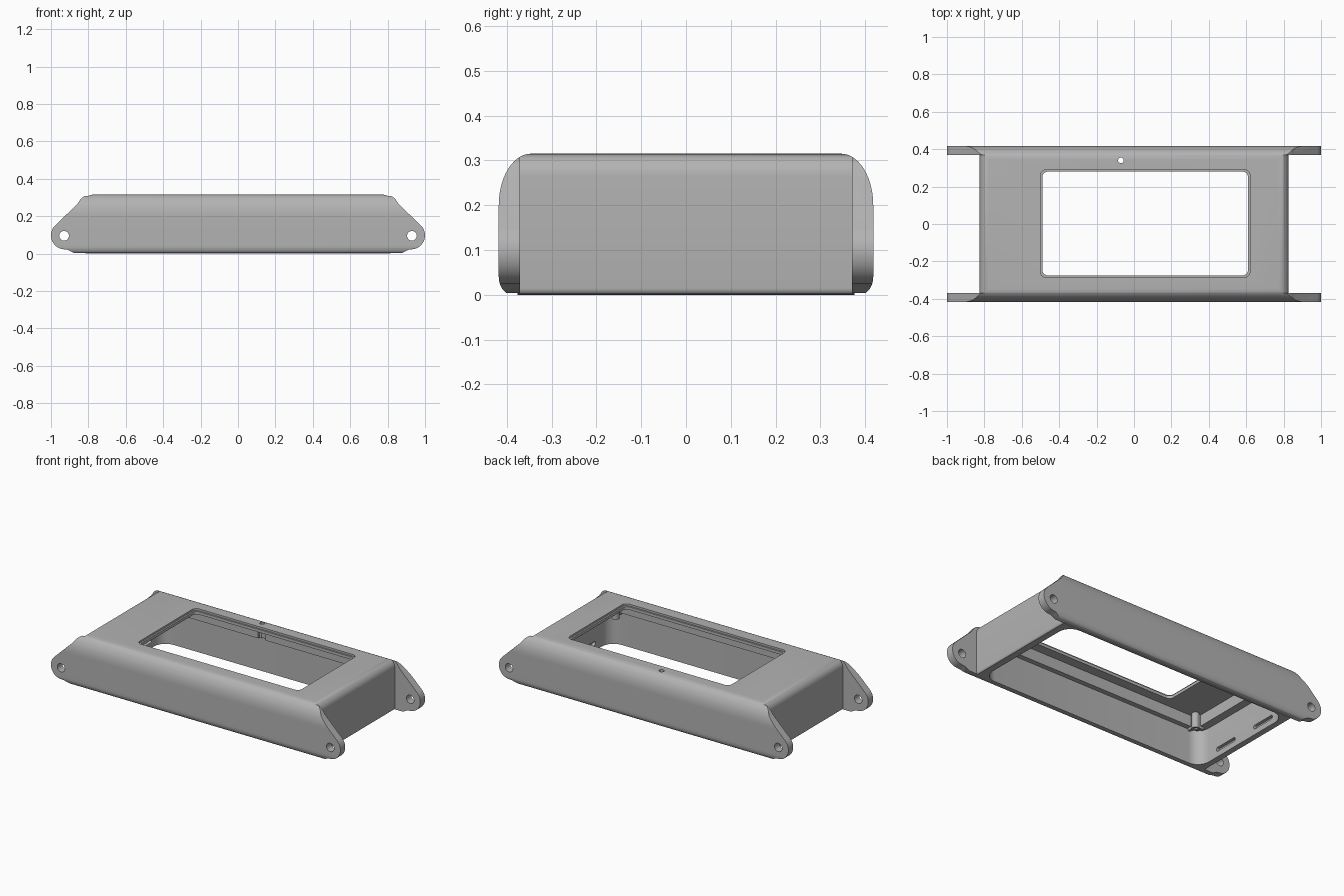
import bpy, bmesh
from math import sin, cos, pi, radians
from mathutils import Vector

if "Cube" in bpy.data.objects:
    bpy.data.objects.remove(bpy.data.objects["Cube"], do_unlink=True)

grey = bpy.data.materials.new("plain grey")
grey.use_nodes = True
colour = (0.45, 0.45, 0.45, 1)
grey.diffuse_color = colour
grey.node_tree.nodes["Principled BSDF"].inputs["Base Color"].default_value = colour


def arc(cx, cy, rx, ry, start, end, steps=8):
    angles = [radians(start + (end - start) * i / steps) for i in range(steps + 1)]
    return [(cx + rx * cos(a), cy + ry * sin(a)) for a in angles]


def rounded_rect(x0, x1, y0, y1, r):
    corners = [(x1 - r, y1 - r), (x0 + r, y1 - r), (x0 + r, y0 + r), (x1 - r, y0 + r)]
    return [p for i, (x, y) in enumerate(corners)
            for p in arc(x, y, r, r, 90 * i, 90 * i + 90)]


def prism(name, outline, axis, lo, hi):
    """Extrude a closed outline along one axis; its points use the other two axes."""
    place = {"x": lambda a, b, c: (c, a, b),
             "y": lambda a, b, c: (a, c, b),
             "z": lambda a, b, c: (a, b, c)}[axis]
    bm = bmesh.new()
    face = bm.faces.new([bm.verts.new(place(a, b, lo)) for a, b in outline])
    grown = bmesh.ops.extrude_face_region(bm, geom=[face])["geom"]
    bmesh.ops.translate(bm, vec=Vector(place(0, 0, hi - lo)),
                        verts=[g for g in grown if isinstance(g, bmesh.types.BMVert)])
    bmesh.ops.remove_doubles(bm, verts=bm.verts, dist=0.0001)
    bmesh.ops.recalc_face_normals(bm, faces=bm.faces)
    mesh = bpy.data.meshes.new(name)
    bm.to_mesh(mesh)
    bm.free()
    mesh.materials.append(grey)
    obj = bpy.data.objects.new(name, mesh)
    bpy.context.collection.objects.link(obj)
    return obj


def carve(target, tool, operation="DIFFERENCE"):
    mod = target.modifiers.new("carve", "BOOLEAN")
    mod.operation, mod.object, mod.solver = operation, tool, "EXACT"
    bpy.context.view_layer.objects.active = target
    bpy.ops.object.modifier_apply(modifier=mod.name)
    bpy.data.objects.remove(tool, do_unlink=True)


def smooth(obj):
    bpy.ops.object.select_all(action="DESELECT")
    obj.select_set(True)
    bpy.context.view_layer.objects.active = obj
    bpy.ops.object.shade_smooth_by_angle(angle=radians(30))


def mirrored(half):
    return half + [(-a, b) for a, b in reversed(half)]


def section():
    """Rounded cross-section shared by the body and the side plates."""
    half = (arc(0.388, 0.04, 0.03, 0.04, -90, 0, 6)
            + arc(0.346, 0.2, 0.072, 0.115, 0, 90, 14))
    return prism("section_cutter", mirrored(half), "x", -1.1, 1.1)


# Main body with rounded ends
end = [(0.8, 0)] + arc(0.812, 0.015, 0.013, 0.015, -60, 0, 4) + arc(0.775, 0.265, 0.05, 0.05, 0, 90)
body = prism("body_shell", mirrored(end), "y", -0.376, 0.376)
carve(body, section(), "INTERSECT")

# Hollow underside, stepped ceiling and display opening
for outline, lo, hi in [
    (rounded_rect(-0.78, 0.78, -0.366, 0.366, 0.08), -0.1, 0.215),
    (rounded_rect(-0.73, 0.73, -0.335, 0.335, 0.03), 0.1, 0.285),
    (rounded_rect(-0.49, 0.61, -0.275, 0.28, 0.03), 0.2, 0.4),
    (rounded_rect(-0.5, 0.62, -0.285, 0.29, 0.03), 0.303, 0.4),
    (arc(-0.07, 0.34, 0.015, 0.015, 0, 345, 23), 0.18, 0.4),
    (rounded_rect(-0.095, -0.045, 0.32, 0.35, 0.005), 0.2, 0.28),
]:
    carve(body, prism("opening_cutter", outline, "z", lo, hi))

# Shallow slots inside both end walls
for side in (-1, 1):
    for y in (-0.14, 0.18):
        slot = rounded_rect(y - 0.08, y + 0.08, 0.035, 0.06, 0.01)
        carve(body, prism("slot_cutter", slot, "x", *sorted((side * 0.75, side * 0.8))))
smooth(body)

# Side plates with lugs and pivot holes
plate_half = ([(0.88, 0.004), (0.91, 0.02)]
              + arc(0.925, 0.097, 0.075, 0.075, -75, 42, 14)
              + [(0.86, 0.264)] + arc(0.8, 0.255, 0.055, 0.055, 42, 90, 5)
              + [(0.77, 0.318)])
for name, lo, hi in (("front_side_plate", -0.43, -0.37), ("back_side_plate", 0.37, 0.43)):
    plate = prism(name, mirrored(plate_half), "y", lo, hi)
    carve(plate, section(), "INTERSECT")
    for x in (-0.93, 0.93):
        hole = arc(x, 0.095, 0.026, 0.026, 0, 345, 23)
        carve(plate, prism("hole_cutter", hole, "y", -0.5, 0.5))
    smooth(plate)

# Screw posts in the inner corners, each braced by two ribs
for sx in (-1, 1):
    for sy in (-1, 1):
        x, y = sx * 0.7, sy * 0.305
        post = prism("screw_post", arc(x, y, 0.022, 0.022, 0, 345, 23), "z", 0.19, 0.29)
        carve(post, prism("bore_cutter", arc(x, y, 0.01, 0.01, 0, 330, 11), "z", 0.1, 0.25))
        smooth(post)
        for dx, dy in ((sx * 0.035, 0), (0, sy * 0.035)):
            cx, cy = x + dx, y + dy
            w, d = (0.02, 0.008) if dx else (0.008, 0.02)
            prism("post_rib", [(cx - w, cy - d), (cx + w, cy - d), (cx + w, cy + d), (cx - w, cy + d)],
                  "z", 0.2, 0.29)
